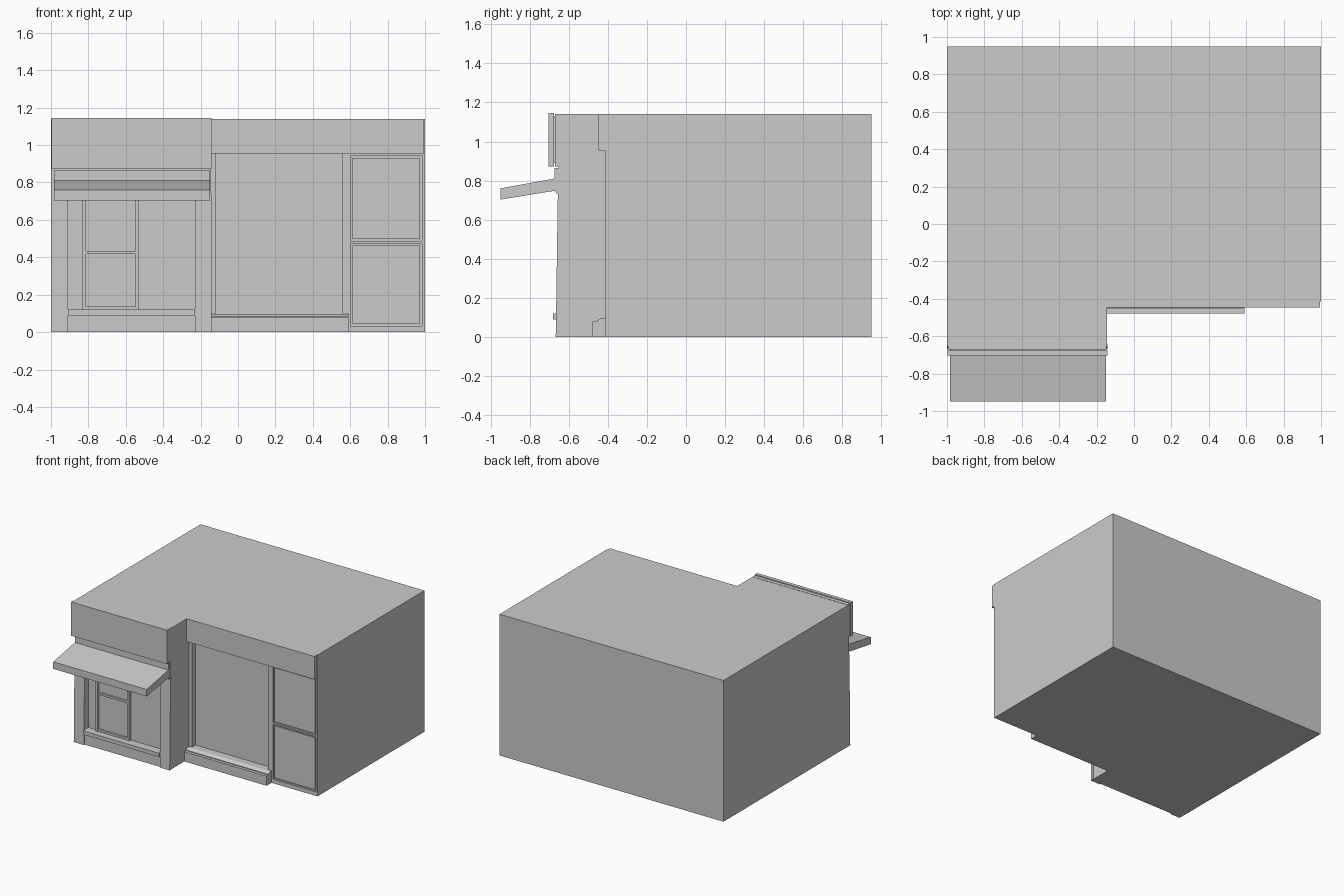
import bpy, bmesh

if "Cube" in bpy.data.objects:
    bpy.data.objects.remove(bpy.data.objects["Cube"])


def solid(name, pts, vec):
    """Extrude a flat polygon along a vector into a closed solid."""
    bm = bmesh.new()
    face = bm.faces.new([bm.verts.new(p) for p in pts])
    ext = bmesh.ops.extrude_face_region(bm, geom=[face], use_keep_orig=True)
    verts = [g for g in ext["geom"] if isinstance(g, bmesh.types.BMVert)]
    bmesh.ops.translate(bm, verts=verts, vec=vec)
    bmesh.ops.recalc_face_normals(bm, faces=bm.faces[:])
    mesh = bpy.data.meshes.new(name)
    bm.to_mesh(mesh)
    bm.free()
    ob = bpy.data.objects.new(name, mesh)
    bpy.context.collection.objects.link(ob)
    return ob


def prism(name, x0, x1, yz):
    """Side profile (y, z) swept along x."""
    return solid(name, [(x0, y, z) for y, z in yz], (x1 - x0, 0, 0))


def box(name, x0, x1, y0, y1, z0, z1):
    return prism(name, x0, x1, [(y0, z0), (y1, z0), (y1, z1), (y0, z1)])


def cut(target, *dims):
    """Recess a box out of the target."""
    cutter = box("cutter", *dims)
    cutter.hide_render = True
    mod = target.modifiers.new("recess", 'BOOLEAN')
    mod.operation = 'DIFFERENCE'
    mod.solver = 'EXACT'
    mod.object = cutter
    bpy.context.view_layer.objects.active = target
    bpy.ops.object.modifier_apply(modifier=mod.name)
    bpy.data.objects.remove(cutter)


TOP = 1.14
LEFT_Y, RIGHT_Y = -0.653, -0.415

# L-shaped building body
plan = [(-1, 0.95), (-1, LEFT_Y), (-0.145, LEFT_Y),
        (-0.145, RIGHT_Y), (1, RIGHT_Y), (1, 0.95)]
body = solid("building_body", [(x, y, 0) for x, y in plan], (0, 0, TOP))

# Recessed shopfronts, left and right
cut(body, -0.91, -0.23, -0.8, -0.61, 0.05, 0.75)
cut(body, -0.12, 0.56, -0.6, -0.37, 0.095, 0.955)

# Right-hand panels: rim groove around each raised pane
for name, z0, z1 in (("lower", 0.033, 0.475), ("upper", 0.487, 0.943)):
    cut(body, 0.602, 0.985, -0.6, RIGHT_Y + 0.015, z0, z1)
    box("side_panel_" + name, 0.613, 0.974, RIGHT_Y + 0.006, RIGHT_Y + 0.03,
        z0 + 0.011, z1 - 0.011)

# Fascia, step and sill on the right shopfront
box("right_fascia", -0.15, 0.995, -0.447, -0.40, 0.955, TOP)
box("front_step", -0.15, 0.59, -0.478, -0.40, 0, 0.078)
prism("right_sill", -0.15, 0.59,
      [(-0.455, 0.07), (-0.36, 0.07), (-0.36, 0.098), (-0.43, 0.098), (-0.455, 0.084)])

# Slightly tapered pilasters on the left shopfront
for side, x0, x1 in (("left", -1, -0.91), ("right", -0.23, -0.143)):
    prism("pilaster_" + side, x0, x1,
          [(-0.64, 0), (-0.667, 0), (-0.656, 0.74), (-0.64, 0.74)])

# Plinth and sill under the left window
box("left_plinth", -0.915, -0.225, -0.657, -0.60, 0, 0.09)
box("left_sill", -0.91, -0.23, -0.68, -0.60, 0.09, 0.12)

# Left window frame: posts and rails
for i, x in enumerate((-0.832, -0.548)):
    box("window_post_%d" % i, x, x + 0.018, -0.632, -0.60, 0.115, 0.755)
for i, z in enumerate((0.12, 0.417, 0.735)):
    box("window_rail_%d" % i, -0.818, -0.544, -0.626, -0.60, z, z + 0.016)

# Awning with its mounting board
prism("awning", -0.985, -0.15,
      [(-0.66, 0.75), (-0.955 + 0.005, 0.703), (-0.95, 0.76), (-0.66, 0.813)])
prism("awning_board", -0.985, -0.15,
      [(-0.64, 0.73), (-0.656, 0.73), (-0.674, 0.747), (-0.674, 0.865), (-0.64, 0.865)])

# Sign board in front of a thin backing
box("sign_backing", -0.995, -0.147, -0.67, -0.64, 0.873, 1.142)
box("sign_spacer", -0.98, -0.162, -0.69, -0.66, 0.89, 1.13)
box("sign_board", -0.998, -0.143, -0.704, -0.675, 0.873, 1.146)
